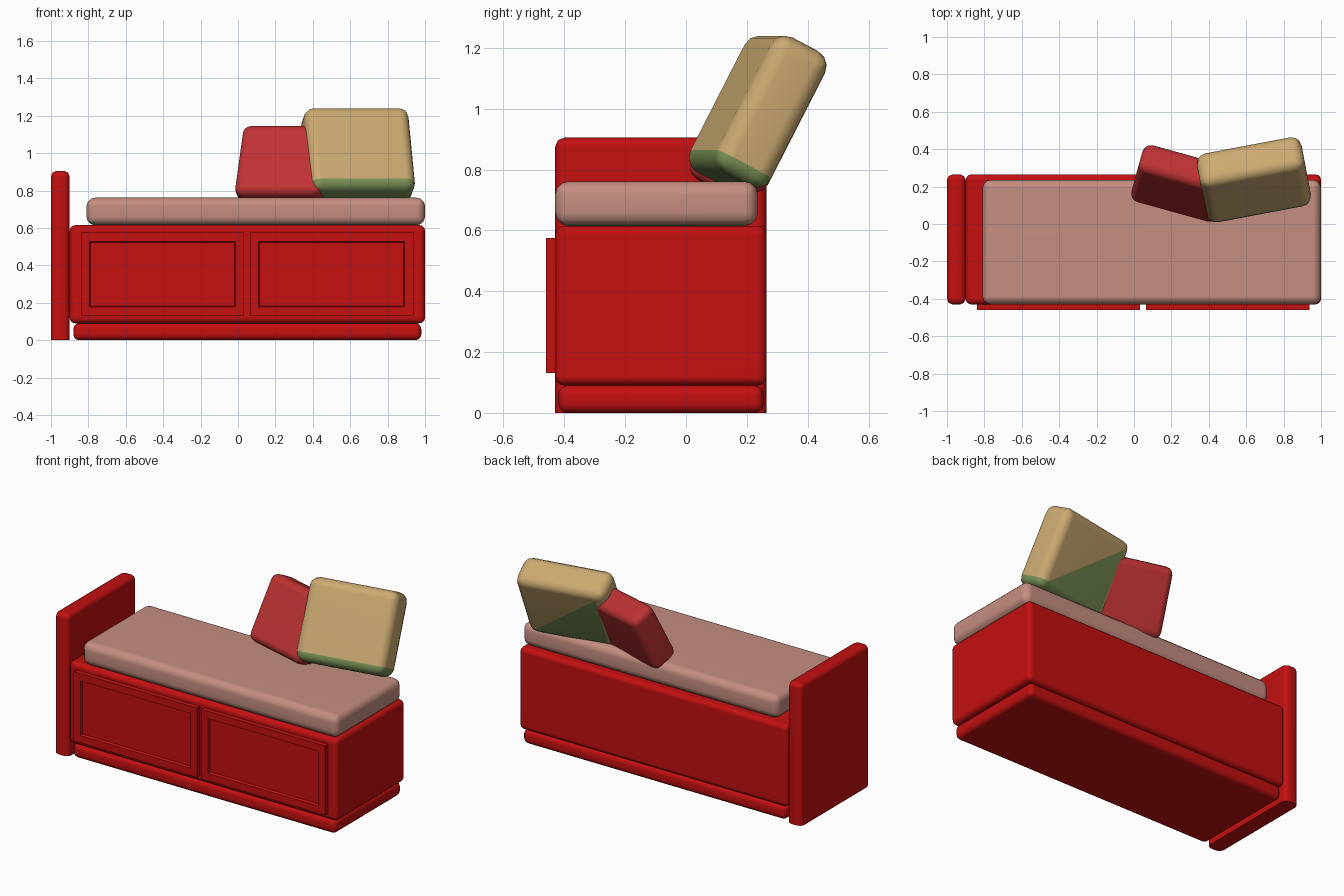
import bpy, bmesh, math
from mathutils import Vector

if "Cube" in bpy.data.objects:
    bpy.data.objects.remove(bpy.data.objects["Cube"], do_unlink=True)


def material(name, rgb):
    mat = bpy.data.materials.new(name)
    mat.use_nodes = True
    mat.diffuse_color = (*rgb, 1)
    mat.node_tree.nodes["Principled BSDF"].inputs["Base Color"].default_value = (*rgb, 1)
    return mat


RED = material("painted red", (0.55, 0.005, 0.005))
PINK = material("dusty pink fabric", (0.56, 0.27, 0.22))
TAN = material("tan fabric", (0.60, 0.40, 0.165))
CRIMSON = material("crimson fabric", (0.52, 0.032, 0.034))
GREEN = material("green underside", (0.20, 0.29, 0.095))


def cube_mesh(size):
    bm = bmesh.new()
    bmesh.ops.create_cube(bm, size=1)
    bmesh.ops.scale(bm, vec=Vector(size), verts=bm.verts)
    return bm


def finish(bm, name, centre, mats, smooth=True):
    mesh = bpy.data.meshes.new(name)
    bm.to_mesh(mesh)
    bm.free()
    obj = bpy.data.objects.new(name, mesh)
    bpy.context.collection.objects.link(obj)
    obj.location = centre
    for mat in mats:
        mesh.materials.append(mat)
    if smooth:
        mesh.shade_smooth()
        mesh.set_sharp_from_angle(angle=math.radians(50))
        obj.modifiers.new("flat panels", "WEIGHTED_NORMAL").keep_sharp = True
    return obj


def rounded(size, radius, segments, square_base=False):
    bm = cube_mesh(size)
    edges = [e for e in bm.edges
             if not (square_base and all(v.co.z < 0 for v in e.verts))]
    bmesh.ops.bevel(bm, geom=edges, offset=radius, segments=segments,
                    profile=0.5, affect="EDGES", clamp_overlap=True)
    return bm


def slab(name, low, high, radius, segments, square_base=False):
    low, high = Vector(low), Vector(high)
    bm = rounded(high - low, radius, segments, square_base)
    return finish(bm, name, (low + high) / 2, [RED])


# Bed frame
slab("headboard", (-1, -0.43, 0), (-0.9, 0.265, 0.905), 0.03, 2, True)
slab("bed_base", (-0.9, -0.43, 0.09), (1, 0.265, 0.615), 0.03, 3)
slab("plinth", (-0.88, -0.42, 0), (0.98, 0.255, 0.09), 0.03, 3)

# Recessed panel doors on the front
for name, left, right in (("right_door", -0.84, 0.033), ("left_door", 0.063, 0.938)):
    bm = cube_mesh((right - left, 0.04, 0.443))
    front = min(bm.faces, key=lambda f: f.calc_center_median().y)
    bmesh.ops.inset_region(bm, faces=[front], thickness=0.066)
    bmesh.ops.inset_region(bm, faces=[front], thickness=0.008, depth=-0.015)
    finish(bm, name, ((left + right) / 2, -0.44, 0.353), [RED], smooth=False)

# Mattress, green along its underside at the headboard end
bm = rounded((1.81, 0.667, 0.147), 0.045, 3)
for f in bm.faces:
    c = f.calc_center_median()
    if c.z < -0.07 or (c.x < -0.87 and c.z < -0.05):
        f.material_index = 1
finish(bm, "mattress", (0.095, -0.097, 0.688), [PINK, GREEN])


def cushion(name, size, radius, centre, yaw, fabric, green_base):
    bm = rounded(size, radius, 3)
    if green_base:
        # Split the back diagonally; the lower half matches the underside
        back = max(bm.faces, key=lambda f: f.calc_center_median().y)
        start = max(back.verts, key=lambda v: v.co.x - v.co.z)
        end = min(back.verts, key=lambda v: v.co.x - v.co.z)
        halves = [back, bmesh.utils.face_split(back, start, end)[0]]
        min(halves, key=lambda f: f.calc_center_median().z).material_index = 1
        for f in bm.faces:
            if f.calc_center_median().z < radius - size[2] / 2 - 0.001:
                f.material_index = 1
    obj = finish(bm, name, centre, [fabric, GREEN] if green_base else [fabric])
    obj.rotation_euler = (math.radians(-27.5), 0, math.radians(yaw))


# Leaning cushions
cushion("large_cushion", (0.57, 0.205, 0.5), 0.055, (0.641, 0.236, 0.99), 10.7, TAN, True)
cushion("small_cushion", (0.48, 0.172, 0.42), 0.046, (0.247, 0.217, 0.935), -15.5, CRIMSON, False)
